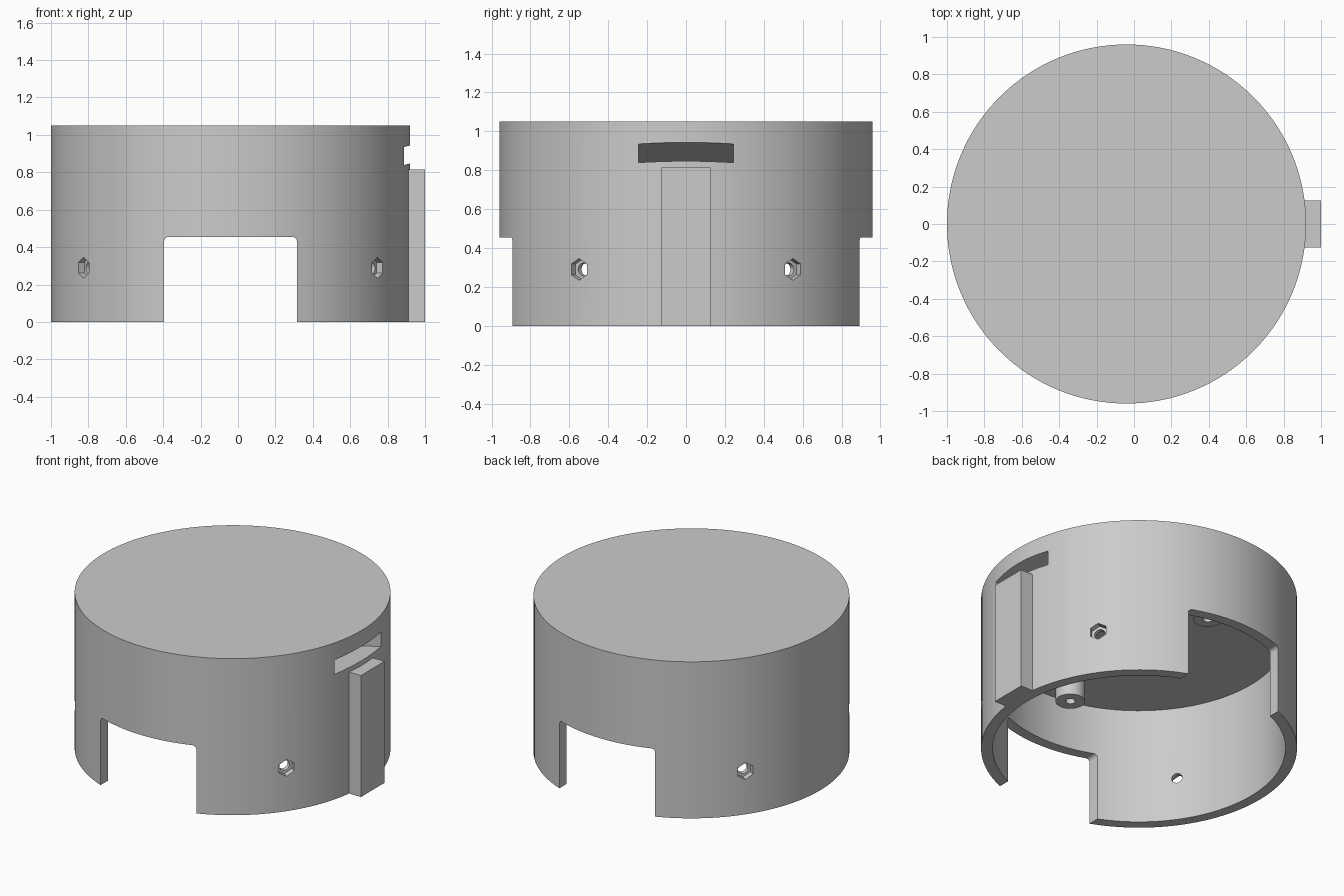
import bpy, bmesh, math
from mathutils import Matrix, Vector

if "Cube" in bpy.data.objects:
    bpy.data.objects.remove(bpy.data.objects["Cube"], do_unlink=True)

CX = -0.04          # drum axis
R, INNER = 0.96, 0.89
HEIGHT, CEILING = 1.05, 0.78

grey = bpy.data.materials.new("plain grey")
grey.use_nodes = True
grey.diffuse_color = (0.6, 0.6, 0.6, 1)
grey.node_tree.nodes["Principled BSDF"].inputs["Base Color"].default_value = (0.6, 0.6, 0.6, 1)


def finish(name, bm):
    bmesh.ops.recalc_face_normals(bm, faces=bm.faces)
    mesh = bpy.data.meshes.new(name)
    bm.to_mesh(mesh)
    bm.free()
    mesh.materials.append(grey)
    obj = bpy.data.objects.new(name, mesh)
    bpy.context.collection.objects.link(obj)
    return obj


def cylinder(name, radius, depth, matrix, sides):
    bm = bmesh.new()
    bmesh.ops.create_cone(bm, cap_ends=True, segments=sides, radius1=radius,
                          radius2=radius, depth=depth, matrix=matrix)
    return finish(name, bm)


def upright(name, radius, z0, z1, x=CX, y=0, sides=128):
    return cylinder(name, radius, z1 - z0, Matrix.Translation((x, y, (z0 + z1) / 2)), sides)


def prism(name, points, direction):
    """Extrude a closed polygon along a direction."""
    bm = bmesh.new()
    face = bm.faces.new([bm.verts.new(p) for p in points])
    moved = bmesh.ops.extrude_face_region(bm, geom=[face])["geom"]
    bmesh.ops.translate(bm, vec=direction,
                        verts=[v for v in moved if isinstance(v, bmesh.types.BMVert)])
    return finish(name, bm)


def cut(target, cutter):
    mod = target.modifiers.new("cut", "BOOLEAN")
    mod.operation, mod.solver, mod.object = "DIFFERENCE", "EXACT", cutter
    bpy.context.view_layer.objects.active = target
    bpy.ops.object.modifier_apply(modifier=mod.name)
    bpy.data.objects.remove(cutter, do_unlink=True)


# Hollow drum with a thick closed top
shell = upright("shell", R, 0, HEIGHT)
cut(shell, upright("cavity_cutter", INNER, -0.2, CEILING))

# Round-cornered opening through front and back
HALF, TOP, CORNER = 0.355, 0.455, 0.025
outline = [(CX - HALF, -1.2, -0.2), (CX + HALF, -1.2, -0.2)]
for side, start in ((1, 0), (-1, 90)):
    for i in range(6):
        a = math.radians(start + i * 18)
        outline.append((CX + side * (HALF - CORNER) + CORNER * math.cos(a), -1.2,
                        TOP - CORNER + CORNER * math.sin(a)))
cut(shell, prism("opening_cutter", outline, Vector((0, 2.4, 0))))

# Four screw holes with hexagonal nut recesses
for degrees in (35, 145, 215, 325):
    a = math.radians(degrees)
    out = Vector((math.cos(a), math.sin(a), 0))
    turn = Matrix.Rotation(a, 4, "Z") @ Matrix.Rotation(math.pi / 2, 4, "Y")
    for radius, distance, depth, sides in ((0.033, 0.92, 0.3, 24), (0.056, 0.99, 0.14, 6)):
        place = Matrix.Translation(Vector((CX, 0, 0.29)) + out * distance) @ turn
        cutter = cylinder("screw_cutter", radius, depth, place, sides)
        # Point the hexagon upwards
        if sides == 6:
            top = max(v.co.z for v in cutter.data.vertices)
            if top < 0.29 + radius * 0.95:
                cutter.data.transform(place @ Matrix.Rotation(math.pi / 6, 4, "Z") @ place.inverted())
        cut(shell, cutter)

# Wide slot sloping down into the thick top
SLOPE, DEPTH, EDGE = 0.25, 0.42, CX + R
slot = []
for x, z in ((0.1, 0.847), (-DEPTH, 0.847), (-DEPTH, 0.943), (0.1, 0.943)):
    slot.append((EDGE + x, -0.245, z + x * SLOPE))
cut(shell, prism("slot_cutter", slot, Vector((0, 0.49, 0))))

# Upright rail on the side
rail = [(x, -0.125, z) for x, z in ((0.87, 0), (1, 0), (1, 0.815), (0.87, 0.815))]
prism("side_rail", rail, Vector((0, 0.25, 0)))

# Two bored mounting posts under the ceiling
for y, name in ((-0.65, "front_post"), (0.65, "back_post")):
    post = upright(name, 0.09, 0.62, CEILING + 0.02, CX, y, 40)
    cut(post, upright("bore_cutter", 0.03, 0.5, CEILING - 0.02, CX, y, 20))

# Smooth round walls, sharp rims
bpy.ops.object.select_all(action="DESELECT")
for obj in bpy.context.collection.objects:
    if obj.name in ("shell", "front_post", "back_post"):
        obj.select_set(True)
        bpy.context.view_layer.objects.active = obj
bpy.ops.object.shade_smooth_by_angle(angle=math.radians(25))
